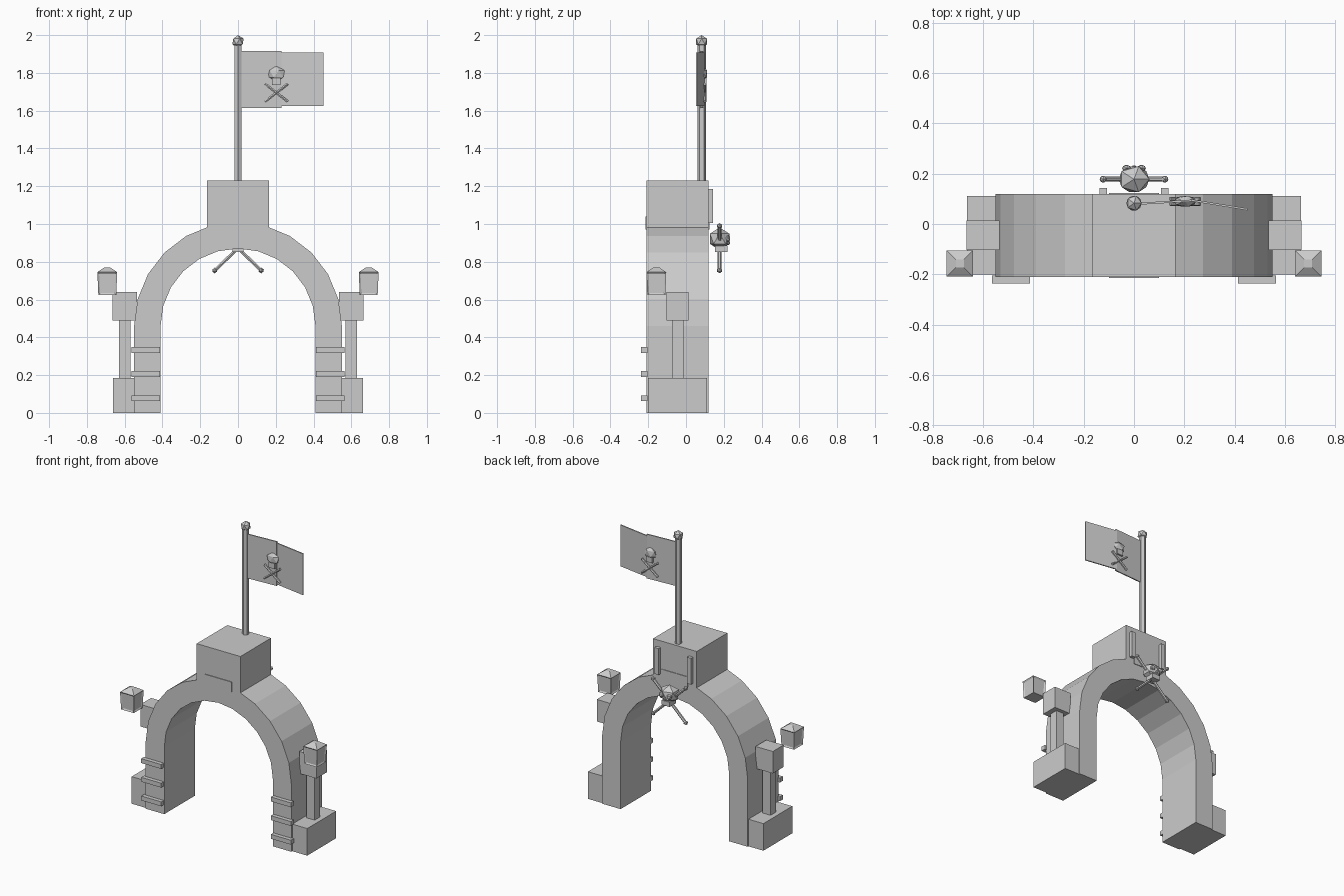
import bpy, bmesh, math
from mathutils import Vector

if "Cube" in bpy.data.objects:
    bpy.data.objects.remove(bpy.data.objects["Cube"], do_unlink=True)

grey = bpy.data.materials.new("stone_grey")
grey.use_nodes = True
grey.diffuse_color = (0.6, 0.6, 0.6, 1)
grey.node_tree.nodes["Principled BSDF"].inputs["Base Color"].default_value = (0.6, 0.6, 0.6, 1)


def finish(name, bm):
    bmesh.ops.recalc_face_normals(bm, faces=bm.faces)
    mesh = bpy.data.meshes.new(name)
    bm.to_mesh(mesh)
    bm.free()
    mesh.materials.append(grey)
    obj = bpy.data.objects.new(name, mesh)
    bpy.context.collection.objects.link(obj)
    return obj


def box(name, x, y, z):
    """Box from three (min, max) ranges."""
    bm = bmesh.new()
    bmesh.ops.create_cube(bm, size=1)
    for v in bm.verts:
        v.co = [r[0] if c < 0 else r[1] for c, r in zip(v.co, (x, y, z))]
    return finish(name, bm)


def ball(name, centre, size, detail=1):
    bm = bmesh.new()
    bmesh.ops.create_icosphere(bm, subdivisions=detail, radius=1)
    for v in bm.verts:
        v.co = Vector(centre) + v.co * Vector(size)
    return finish(name, bm)


def rod(name, a, b, radius, sides=6):
    a, b = Vector(a), Vector(b)
    bm = bmesh.new()
    bmesh.ops.create_cone(bm, cap_ends=True, segments=sides, radius1=radius,
                          radius2=radius, depth=(b - a).length)
    turn = Vector((0, 0, 1)).rotation_difference(b - a)
    for v in bm.verts:
        v.co = turn @ v.co + (a + b) / 2
    return finish(name, bm)


def extrude(name, outline, step):
    """Solid from a closed outline swept along a vector."""
    bm = bmesh.new()
    face = bm.faces.new([bm.verts.new(p) for p in outline])
    new = bmesh.ops.extrude_face_region(bm, geom=[face])["geom"]
    bmesh.ops.translate(bm, vec=step, verts=[g for g in new if isinstance(g, bmesh.types.BMVert)])
    return finish(name, bm)


# Arch: two straight legs joined by a half ring
FRONT, BACK, SPRING = -0.21, 0.12, 0.46


def arc(radius):
    pts = [(radius * math.cos(math.pi * i / 12), FRONT,
            SPRING + radius * math.sin(math.pi * i / 12)) for i in range(13)]
    return [(radius, FRONT, 0)] + pts + [(-radius, FRONT, 0)]


extrude("arch", arc(0.55) + arc(0.41)[::-1], (0, BACK - FRONT, 0))

# Keystone with thin plates and two back strips
box("keystone", (-0.165, 0.165), (FRONT, BACK), (0.975, 1.23))
box("front_plate", (-0.1, 0.1), (FRONT - 0.005, FRONT + 0.002), (0.97, 1.04))
box("back_plate", (-0.1, 0.1), (BACK - 0.002, BACK + 0.004), (0.97, 1.04))


def lantern(name, cx, cy):
    """Slightly tapered body with sunken side panes and a pyramid cap."""
    bm = bmesh.new()
    bmesh.ops.create_cube(bm, size=1)
    for v in bm.verts:
        w = 0.105 if v.co.z > 0 else 0.095
        v.co = (cx + v.co.x * w, cy + v.co.y * w, 0.685 + v.co.z * 0.12)
    bm.normal_update()
    panes = [f for f in bm.faces if abs(f.normal.z) < 0.5]
    bmesh.ops.inset_individual(bm, faces=panes, thickness=0.013, depth=-0.006)
    top = max(bm.faces, key=lambda f: f.calc_center_median().z)
    for v in bmesh.ops.extrude_face_region(bm, geom=[top])["geom"]:
        if isinstance(v, bmesh.types.BMVert):
            v.co = (cx + (v.co.x - cx) * 0.3, cy + (v.co.y - cy) * 0.3, 0.77)
    bmesh.ops.delete(bm, geom=[top], context="FACES")
    return finish(name, bm)


# Parts mirrored on both sides
for side, s in (("left", 1), ("right", -1)):
    def mx(a, b):
        return tuple(sorted((s * a, s * b)))

    box(side + "_strip", mx(0.107, 0.138), (BACK - 0.01, 0.143), (1.005, 1.185))
    box(side + "_base", mx(0.53, 0.663), (-0.2, 0.112), (0, 0.185))
    box(side + "_post", mx(0.57, 0.63), (-0.073, -0.013), (0.18, 0.5))
    box(side + "_post_head", mx(0.535, 0.665), (-0.103, 0.013), (0.49, 0.64))
    lantern(side + "_lantern", s * 0.692, -0.157)
    for i in range(3):
        z = 0.078 + i * 0.1275
        box(f"{side}_plank_{i + 1}", mx(0.414, 0.565), (-0.237, FRONT + 0.005),
            (z - 0.015, z + 0.015))

# Flag pole and finial
POLE_Y = 0.083
rod("flag_pole", (0, POLE_Y, 1.22), (0, POLE_Y, 1.96), 0.022)
ball("pole_finial", (0, POLE_Y, 1.966), (0.034, 0.034, 0.034))


def cloth(name, start, end, low, high):
    pts = [(*start, low), (*end, low), (*end, high), (*start, high)]
    extrude(name, [(x, y - 0.004, z) for x, y, z in pts], (0, 0.008, 0))


# Flag in two bent panels
cloth("flag_inner", (0.01, 0.08), (0.23, 0.093), 1.615, 1.917)
cloth("flag_outer", (0.225, 0.095), (0.452, 0.058), 1.625, 1.907)

# Flag emblem: skull and crossed bones, showing on both sides
EX, EY = 0.203, 0.09
ball("flag_skull", (EX, EY, 1.795), (0.05, 0.025, 0.042))
box("flag_jaw", (EX - 0.023, EX + 0.023), (EY - 0.018, EY + 0.018), (1.735, 1.772))
for name, s in (("flag_bone_a", 1), ("flag_bone_b", -1)):
    for face, d in (("front", -1), ("back", 1)):
        y = EY + d * 0.01
        rod(f"{name}_{face}", (EX - 0.06, y, 1.695 - s * 0.047),
            (EX + 0.06, y, 1.695 + s * 0.047), 0.008)

# Skull and crossed bones on the back of the arch
SY, CZ = 0.178, 0.872
ball("skull", (0, SY, 0.922), (0.068, 0.06, 0.06))
box("skull_jaw", (-0.03, 0.03), (SY - 0.025, SY + 0.042), (0.853, 0.885))
ball("skull_nose", (0, 0.225, 0.9), (0.01, 0.01, 0.012))
for side, s in (("left", 1), ("right", -1)):
    ball(side + "_eye", (s * 0.03, 0.222, 0.922), (0.019, 0.014, 0.019))
    rod(side + "_bone", (-s * 0.125, SY, CZ - 0.12), (s * 0.125, SY, CZ + 0.12), 0.01)
    for end, e in (("top", 1), ("bottom", -1)):
        ball(f"{side}_{end}_bone_end", (s * 0.123, SY, CZ + e * 0.118),
             (0.015, 0.015, 0.015))
